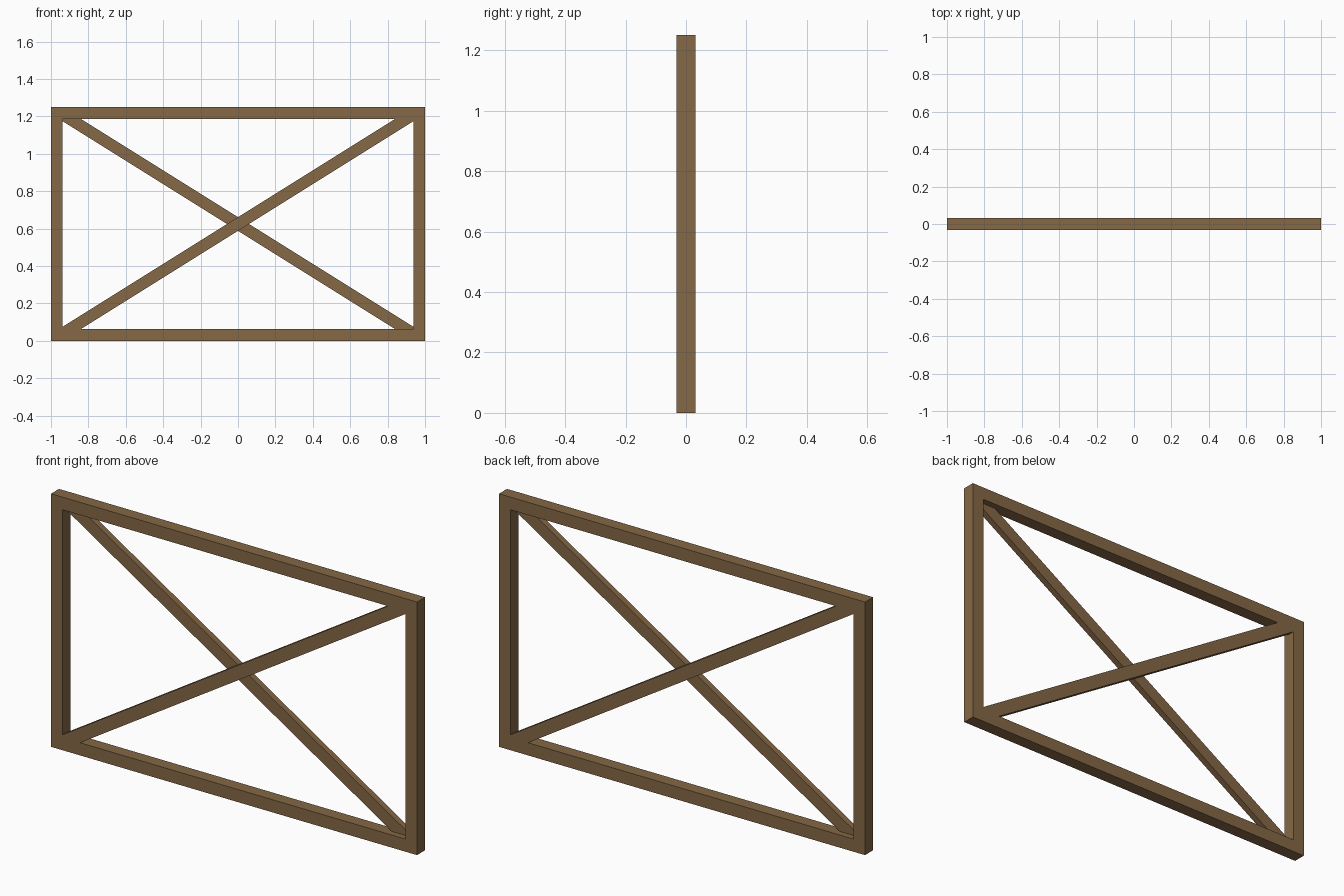
import bpy, bmesh

if "Cube" in bpy.data.objects:
    bpy.data.objects.remove(bpy.data.objects["Cube"])

W, H, T = 1.0, 1.25, 0.0625      # half width, height, timber size
D = T / 2                        # half depth
CZ = H / 2

wood = bpy.data.materials.new("brown wood")
wood.diffuse_color = (0.235, 0.138, 0.060, 1)
wood.use_nodes = True
wood.node_tree.nodes["Principled BSDF"].inputs["Base Color"].default_value = wood.diffuse_color


def finish(bm, name):
    bmesh.ops.recalc_face_normals(bm, faces=bm.faces)
    mesh = bpy.data.meshes.new(name)
    bm.to_mesh(mesh)
    bm.free()
    mesh.materials.append(wood)
    obj = bpy.data.objects.new(name, mesh)
    bpy.context.collection.objects.link(obj)


# Rectangular outer frame, swept as a closed ring of square timber
bm = bmesh.new()
rings = []
for sx, sz in ((-1, -1), (1, -1), (1, 1), (-1, 1)):
    rings.append([bm.verts.new((sx * (W - i), y, CZ + sz * (CZ - i)))
                  for i, y in ((0, -D), (T, -D), (T, D), (0, D))])
for k in range(4):
    a, b = rings[k], rings[(k + 1) % 4]
    for j in range(4):
        n = (j + 1) % 4
        bm.faces.new((a[j], b[j], b[n], a[n]))
# remove the mitre lines so front and back read as one face
finish(bm, "outer_frame")


# Diagonal braces, half depth each, trimmed to the inside of the frame
def brace(name, flip, y0, y1):
    slope = CZ / W
    v = T / 2 * (1 + slope ** 2) ** 0.5      # half of the vertical thickness
    ix, iz = W - T, CZ - T                   # half size of the opening
    half = [(-ix, v - slope * ix), (-ix, -iz), ((v - iz) / slope, -iz)]
    outline = half + [(-x, -z) for x, z in half]
    bm = bmesh.new()
    face = bm.faces.new([bm.verts.new((flip * x, y0, CZ + z)) for x, z in outline])
    out = bmesh.ops.extrude_face_region(bm, geom=[face])["geom"]
    moved = [g for g in out if isinstance(g, bmesh.types.BMVert)]
    bmesh.ops.translate(bm, verts=moved, vec=(0, y1 - y0, 0))
    finish(bm, name)


brace("front_brace", 1, -D, 0)
brace("back_brace", -1, 0, D)
